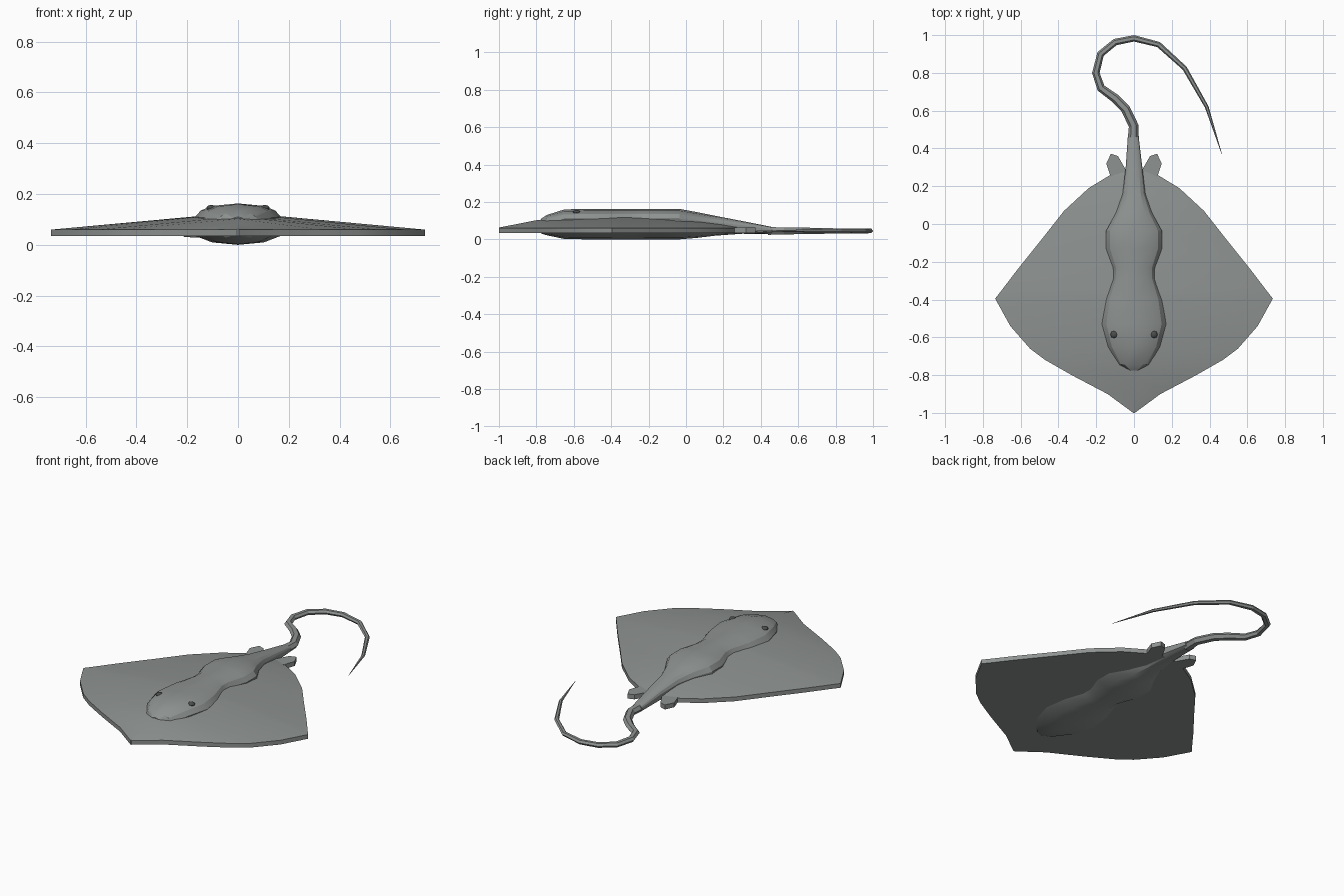
import bpy, bmesh
from mathutils import Vector

if "Cube" in bpy.data.objects:
    bpy.data.objects.remove(bpy.data.objects["Cube"])


def material(name, color):
    m = bpy.data.materials.new(name)
    m.diffuse_color = color
    m.use_nodes = True
    m.node_tree.nodes["Principled BSDF"].inputs["Base Color"].default_value = m.diffuse_color
    return m


SKIN = material("slate_skin", (0.27, 0.29, 0.28, 1))
DARK = material("dark_eye", (0.07, 0.075, 0.075, 1))


def finish(name, bm, angle=None, mat=SKIN):
    bmesh.ops.remove_doubles(bm, verts=bm.verts, dist=0.0005)
    bmesh.ops.recalc_face_normals(bm, faces=bm.faces)
    me = bpy.data.meshes.new(name)
    bm.to_mesh(me)
    bm.free()
    me.materials.append(mat)
    ob = bpy.data.objects.new(name, me)
    bpy.context.collection.objects.link(ob)
    if angle:
        bpy.ops.object.select_all(action='DESELECT')
        ob.select_set(True)
        bpy.context.view_layer.objects.active = ob
        bpy.ops.object.shade_smooth_by_angle(angle=angle)
    return ob


def skin(bm, rings):
    """Bridge closed rings of points and cap both ends."""
    vs = [[bm.verts.new(p) for p in r] for r in rings]
    n = len(vs[0])
    for a, b in zip(vs, vs[1:]):
        for i in range(n):
            j = (i + 1) % n
            bm.faces.new((a[i], a[j], b[j], b[i]))
    bm.faces.new(vs[0])
    bm.faces.new(vs[-1])


def lerp_table(table, t):
    for (a, u), (b, v) in zip(table, table[1:]):
        if t <= b:
            return u + (v - u) * (t - a) / (b - a)
    return table[-1][1]


def sweep(name, stations, section, angle=None):
    """stations: x, y, half width, top, bottom; section: (width, height) fractions."""
    rings = []
    for i, (x, y, w, top, bot) in enumerate(stations):
        p, q = stations[max(i - 1, 0)], stations[min(i + 1, len(stations) - 1)]
        t = Vector((q[0] - p[0], q[1] - p[1], 0)).normalized()
        rings.append([(x + t.y * w * s, y - t.x * w * s, bot + (top - bot) * h)
                      for s, h in section])
    bm = bmesh.new()
    skin(bm, rings)
    return finish(name, bm, angle)


# Wing disc: flat underside, thin rim, top rising to a central ridge
outline = [(0.004, -1), (0.14, -0.9), (0.33, -0.8), (0.47, -0.72), (0.55, -0.66),
           (0.655, -0.54), (0.735, -0.395), (0.70, -0.35), (0.62, -0.245), (0.48, -0.07),
           (0.37, 0.07), (0.24, 0.19), (0.125, 0.26), (0.03, 0.29)]
ridge = [(-1, 0.063), (-0.77, 0.108), (-0.53, 0.125), (-0.35, 0.128),
         (-0.05, 0.118), (0.12, 0.098), (0.29, 0.065)]
bm = bmesh.new()
skin(bm, [[(-x, y, 0.035), (x, y, 0.035), (x, y, 0.06),
           (0, y, lerp_table(ridge, y)), (-x, y, 0.06)] for x, y in outline])
finish("wing_disc", bm, 0.5)

# Body with a narrow waist, running back into the tail root
half = [(0, 1), (0.6, 0.94), (0.86, 0.83), (1, 0.67), (1, 0.22), (0.6, 0.06), (0, 0)]
body_section = half + [(-s, h) for s, h in half[-2:0:-1]]
sweep("body", [
    (0, -0.775, 0.03, 0.110, 0.032), (0, -0.745, 0.08, 0.130, 0.022),
    (0, -0.65, 0.137, 0.160, 0.002), (0, -0.53, 0.170, 0.163, 0),
    (0, -0.40, 0.150, 0.163, 0), (0, -0.29, 0.112, 0.163, 0),
    (0, -0.23, 0.112, 0.163, 0), (0, -0.13, 0.148, 0.163, 0),
    (0, -0.035, 0.147, 0.163, 0), (0, 0.06, 0.095, 0.145, 0.008),
    (0, 0.16, 0.06, 0.125, 0.020), (0, 0.30, 0.044, 0.098, 0.030),
    (-0.004, 0.46, 0.029, 0.066, 0.028)], body_section, 0.4)

# Whip tail curling round to a point
tail_path = [(-0.004, 0.44, 0.030), (-0.002, 0.52, 0.026), (-0.045, 0.61, 0.025),
             (-0.10, 0.665, 0.024), (-0.175, 0.72, 0.022), (-0.202, 0.80, 0.020),
             (-0.177, 0.90, 0.019), (-0.10, 0.963, 0.018), (0, 0.983, 0.017),
             (0.13, 0.95, 0.015), (0.268, 0.825, 0.013), (0.385, 0.62, 0.010),
             (0.465, 0.37, 0.001)]
hexagon = [(0.5, 1), (1, 0.5), (0.5, 0), (-0.5, 0), (-1, 0.5), (-0.5, 1)]
sweep("tail", [(x, y, w, 0.045 + 0.7 * w, 0.045 - 0.7 * w)
               for x, y, w in tail_path], hexagon)

fin = [(0.02, 0.22), (0.045, 0.29), (0.085, 0.36), (0.122, 0.372),
       (0.147, 0.32), (0.125, 0.255), (0.10, 0.22)]
for side, label in ((1, "right"), (-1, "left")):
    # Pelvic fin
    bm = bmesh.new()
    skin(bm, [[(side * x, y, z) for x, y in fin] for z in (0.035, 0.062)])
    finish("pelvic_fin_" + label, bm)
    # Eye
    bm = bmesh.new()
    bmesh.ops.create_uvsphere(bm, u_segments=8, v_segments=6, radius=0.02)
    eye = finish("eye_" + label, bm, 0.7, DARK)
    eye.location = (side * 0.105, -0.585, 0.145)
    eye.scale = (1, 1, 0.6)
